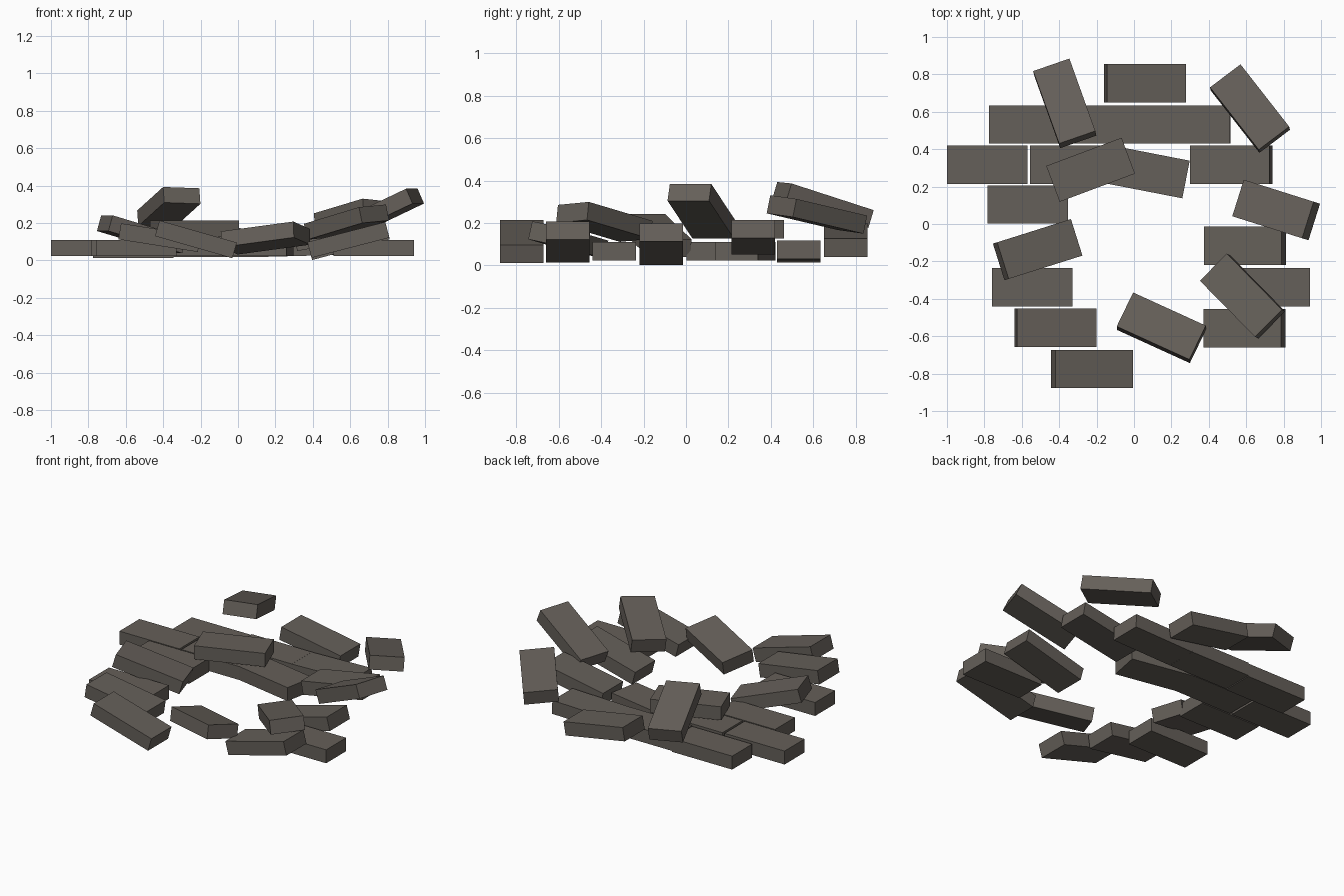
import bpy
from math import radians

if "Cube" in bpy.data.objects:
    bpy.data.objects.remove(bpy.data.objects["Cube"])

# Single stone colour
stone = bpy.data.materials.new("dark warm grey stone")
stone.diffuse_color = (0.13, 0.115, 0.10, 1)
stone.use_nodes = True
stone.node_tree.nodes["Principled BSDF"].inputs["Base Color"].default_value = stone.diffuse_color

# Shared brick block
L, W, H = 0.43, 0.205, 0.087
v = [(x * L / 2, y * W / 2, z * H / 2) for z in (-1, 1) for x, y in ((-1, -1), (1, -1), (1, 1), (-1, 1))]
f = [(3, 2, 1, 0), (4, 5, 6, 7)] + [(i, (i + 1) % 4, (i + 1) % 4 + 4, i + 4) for i in range(4)]
mesh = bpy.data.meshes.new("brick")
mesh.from_pydata(v, [], f)
mesh.materials.append(stone)


def brick(name, x, y, z=0.067, yaw=0, pitch=0, roll=0):
    """pitch > 0 lifts the right end, roll > 0 lifts the back side"""
    ob = bpy.data.objects.new(name, mesh)
    ob.location = (x, y, z)
    ob.rotation_euler = (radians(roll), radians(-pitch), radians(yaw))
    bpy.context.collection.objects.link(ob)


# Flat bricks lying on the ground
brick("back_row_left", -0.56, 0.532, 0.056)
brick("back_row_middle", -0.13, 0.532, 0.062)
brick("back_row_right", 0.30, 0.532, 0.067, pitch=1.5)
brick("second_row_left", -0.785, 0.317)
brick("second_row_middle", -0.34, 0.317)
brick("second_row_turned", 0.067, 0.279, yaw=-11)
brick("left_ground", -0.567, 0.104)
brick("left_front_ground", -0.545, -0.338)
brick("right_ground", 0.725, -0.338)

# Bricks sloping along the courses
brick("second_row_sloped", 0.52, 0.317, 0.132, pitch=10.4)
brick("back_sloped", 0.06, 0.752, 0.12, pitch=-10)
brick("right_sloped", 0.593, -0.117, 0.1, pitch=15)
brick("front_right_sloped", 0.59, -0.557, 0.11, pitch=14.5)
brick("front_left_sloped", -0.42, -0.555, 0.122, pitch=-9)
brick("front_sloped", -0.225, -0.775, 0.113, pitch=-16)

# Bricks tumbled on top
brick("upper_turned", -0.232, 0.29, 0.17, yaw=20.5)
brick("upper_back_left", -0.37, 0.645, 0.285, yaw=-70.3, pitch=17, roll=-2)
brick("upper_back_right", 0.62, 0.617, 0.24, yaw=-52, pitch=10.5, roll=-5)
brick("upper_right", 0.76, 0.075, 0.255, yaw=-17.5, pitch=24.5)
brick("upper_front_right", 0.58, -0.385, 0.205, yaw=-45.5, pitch=12, roll=4)
brick("upper_front", 0.147, -0.555, 0.12, yaw=-24.5, pitch=7, roll=-11)
brick("upper_left", -0.515, -0.137, 0.14, yaw=17.5, pitch=-16)
